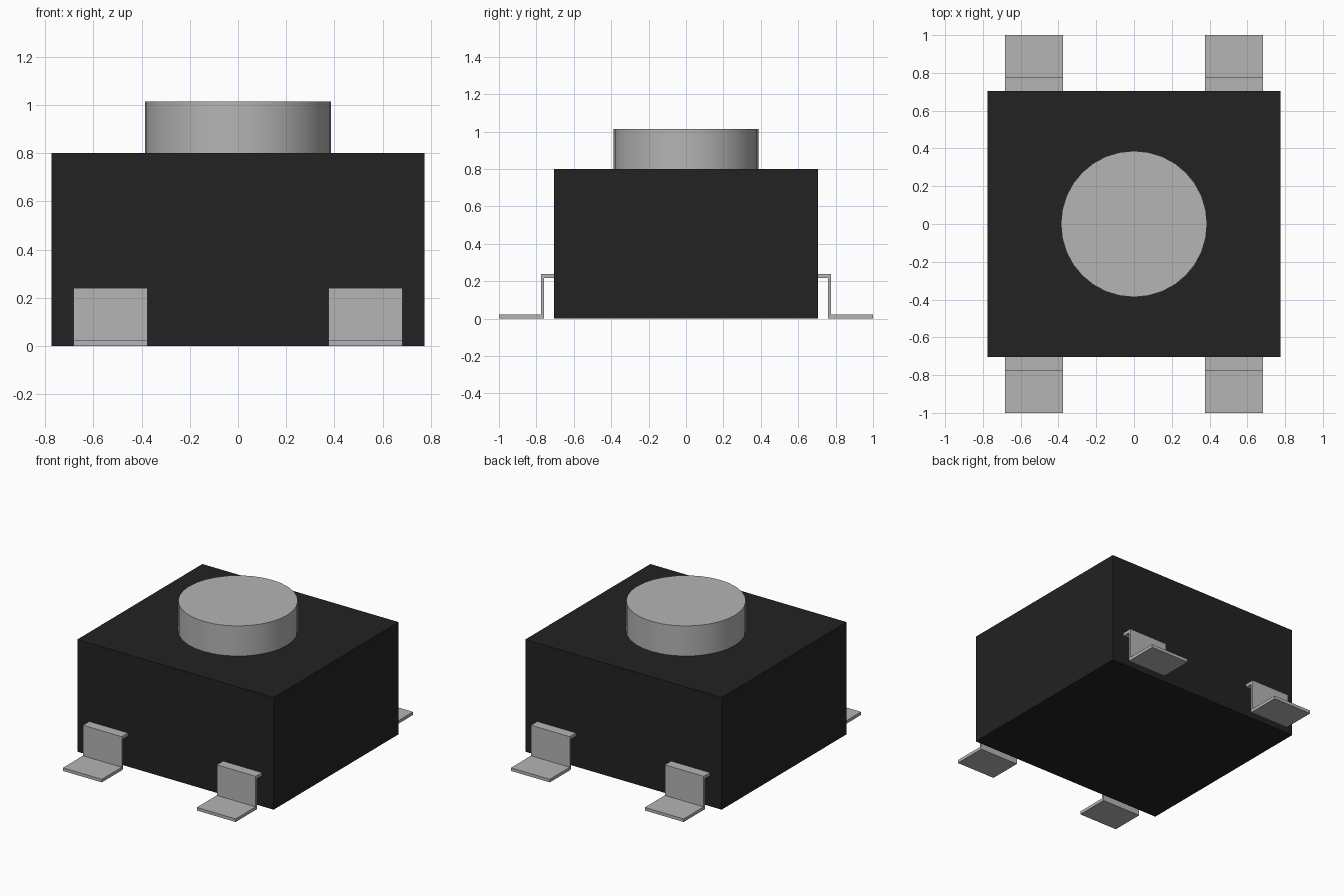
import bpy, bmesh, math

cube = bpy.data.objects.get("Cube")
if cube:
    bpy.data.objects.remove(cube, do_unlink=True)


def material(name, colour, metallic=0.0):
    m = bpy.data.materials.new(name)
    m.use_nodes = True
    m.diffuse_color = colour
    m.node_tree.nodes["Principled BSDF"].inputs["Base Color"].default_value = colour
    return m


black = material("black_plastic", (0.016, 0.016, 0.016, 1))
grey = material("grey_metal", (0.46, 0.46, 0.46, 1))


def add_object(name, bm, mat):
    bmesh.ops.recalc_face_normals(bm, faces=bm.faces)
    mesh = bpy.data.meshes.new(name)
    bm.to_mesh(mesh)
    bm.free()
    mesh.materials.append(mat)
    ob = bpy.data.objects.new(name, mesh)
    bpy.context.collection.objects.link(ob)
    return ob


# Housing block
bm = bmesh.new()
bmesh.ops.create_cube(bm, size=1)
for v in bm.verts:
    v.co = (v.co.x * 1.55, v.co.y * 1.41, (v.co.z + 0.5) * 0.80)
add_object("housing", bm, black)

# Round push button, set slightly into the housing
bm = bmesh.new()
bmesh.ops.create_cone(bm, cap_ends=True, segments=32, radius1=0.387,
                      radius2=0.387, depth=0.225)
bmesh.ops.translate(bm, verts=bm.verts, vec=(0, 0, 1.015 - 0.1125))
button = add_object("push_button", bm, grey)
bpy.ops.object.select_all(action="DESELECT")
button.select_set(True)
bpy.context.view_layer.objects.active = button
bpy.ops.object.shade_smooth_by_angle(angle=math.radians(30))

# Bent strip profile (distance out from centre, height)
LEG = [(1.0, 0), (0.76, 0), (0.76, 0.217), (0.70, 0.217),
       (0.70, 0.24), (0.775, 0.24), (0.775, 0.022), (1.0, 0.022)]


def leg(name, side, end):
    bm = bmesh.new()
    face = bm.faces.new([bm.verts.new((side * 0.375, end * y, z)) for y, z in LEG])
    extruded = bmesh.ops.extrude_face_region(bm, geom=[face])["geom"]
    moved = [g for g in extruded if isinstance(g, bmesh.types.BMVert)]
    bmesh.ops.translate(bm, verts=moved, vec=(side * 0.307, 0, 0))
    add_object(name, bm, grey)


# Four legs, mirrored across both axes
for end, end_name in ((-1, "front"), (1, "back")):
    for side, side_name in ((1, "left"), (-1, "right")):
        leg(f"{end_name}_{side_name}_leg", side, end)
